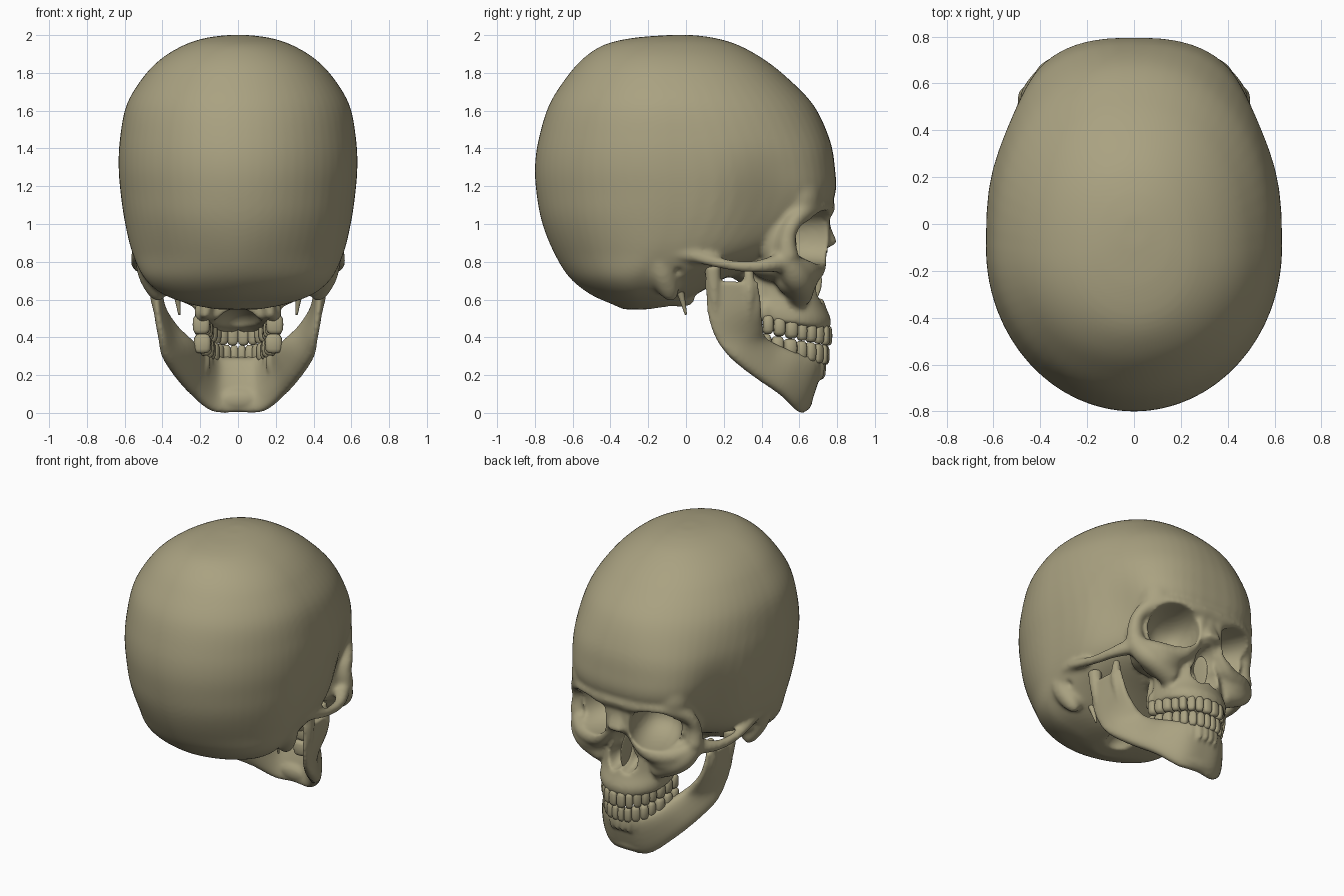
import bpy, bmesh, math
from mathutils import Vector, Euler

if "Cube" in bpy.data.objects:
    bpy.data.objects.remove(bpy.data.objects["Cube"])

bone = bpy.data.materials.new("bone")
bone.diffuse_color = (0.40, 0.36, 0.22, 1)
bone.use_nodes = True
bone.node_tree.nodes["Principled BSDF"].inputs["Base Color"].default_value = bone.diffuse_color


def spw(a, p):
    return math.copysign(abs(a) ** p, a)


def spline(pts, n=6):
    """Smooth curve through tuples of any length."""
    P, out = [pts[0], *pts, pts[-1]], []
    for i in range(1, len(P) - 2):
        for k in range(n):
            t = k / n
            out.append(tuple(0.5 * (2*b + (c-a)*t + (2*a-5*b+4*c-d)*t*t + (3*b-a-3*c+d)*t**3)
                             for a, b, c, d in zip(*P[i-1:i+3])))
    return out + [tuple(pts[-1])]


def loft(bm, rings):
    vs = [[bm.verts.new(p) for p in r] for r in rings]
    for a, b in zip(vs, vs[1:]):
        for i in range(len(a)):
            bm.faces.new((a[i-1], a[i], b[i], b[i-1]))
    bm.faces.new(vs[0])
    bm.faces.new(vs[-1])


def ball(bm, c, r, turn=0.0, box=1.0, both=True, seg=20):
    """Ellipsoid (box < 1 makes it squarer), by default on both sides."""
    for s in ((1, -1) if both else (1,)):
        made = bmesh.ops.create_uvsphere(bm, u_segments=seg, v_segments=seg // 2, radius=1)
        for v in made["verts"]:
            p = Vector([spw(a, box) * k for a, k in zip(v.co, r)])
            p.rotate(Euler((0, 0, turn)))
            p += Vector(c)
            v.co = (p.x * s, p.y, p.z)


def tube(bm, pts):
    """Round bar through (x, y, z, radius) points, on both sides."""
    path = spline(pts)
    P = [Vector(p[:3]) for p in path]
    T = [(P[min(i+1, len(P)-1)] - P[max(i-1, 0)]).normalized() for i in range(len(P))]
    u = T[0].orthogonal().normalized()
    rings = []
    for i, (p, t) in enumerate(zip(P, T)):
        if i:
            u.rotate(T[i-1].rotation_difference(t))
        v = t.cross(u)
        rings.append([p + path[i][3] * (u * math.cos(a) + v * math.sin(a))
                      for a in (k * math.tau / 14 for k in range(14))])
    for s in (1, -1):
        loft(bm, [[(q.x * s, q.y, q.z) for q in r] for r in rings])


def ramp(z, a, b):
    t = min(max((z - a) / (b - a), 0), 1)
    return t * t * (3 - 2 * t)


def egg(z, yb, yf, w, nf=None, nb=None, tilt=0.0):
    """Horizontal egg-shaped ring, hollowed at the temples."""
    nf = nf or 2.65 - 0.5 * ramp(z, 1.2, 1.7)
    nb = nb or 1.78 + 0.22 * ramp(z, 0.7, 1.1)
    yc, ring = yb + (yf - yb) * 0.44, []
    for k in range(64):
        a = k * math.tau / 64
        c, s = math.cos(a), math.sin(a)
        e = 2 / (nf if c > 0 else nb)
        y = yc + ((yf - yc) if c > 0 else (yc - yb)) * spw(c, e)
        zz = z + (0.6 - y) * tilt
        dent = 1 - 0.12 * math.exp(-((y - 0.46) / 0.2) ** 2 - ((zz - 1.06) / 0.3) ** 2)
        ring.append((w * spw(s, e) * dent, y, zz))
    return ring


def finish(name, bm):
    bmesh.ops.recalc_face_normals(bm, faces=bm.faces[:])
    me = bpy.data.meshes.new(name)
    bm.to_mesh(me)
    bm.free()
    ob = bpy.data.objects.new(name, me)
    bpy.context.collection.objects.link(ob)
    me.materials.append(bone)
    me.shade_smooth()
    return ob


def fuse(ob, voxel):
    m = ob.modifiers.new("fuse", "REMESH")
    m.mode, m.voxel_size, m.use_smooth_shade = "VOXEL", voxel, True


def soften_and_bake(ob, n):
    if n:
        m = ob.modifiers.new("soften", "SMOOTH")
        m.factor, m.iterations = 0.5, n
    bpy.context.view_layer.update()
    dg = bpy.context.evaluated_depsgraph_get()
    me = bpy.data.meshes.new_from_object(ob.evaluated_get(dg))
    ob.modifiers.clear()
    ob.data = me
    me.materials.clear()
    me.materials.append(bone)
    me.shade_smooth()


skull, jaw, teeth = bmesh.new(), bmesh.new(), bmesh.new()

# braincase: z, back y, front y, half width
loft(skull, [egg(*r) for r in spline([
    (2.0, -0.10, 0.04, 0.06), (1.985, -0.28, 0.15, 0.17), (1.95, -0.43, 0.27, 0.28),
    (1.88, -0.54, 0.40, 0.40), (1.78, -0.63, 0.53, 0.50), (1.63, -0.725, 0.675, 0.59),
    (1.45, -0.78, 0.76, 0.625), (1.3, -0.80, 0.788, 0.632), (1.15, -0.79, 0.788, 0.62),
    (1.0, -0.76, 0.70, 0.597), (0.85, -0.70, 0.52, 0.56), (0.72, -0.62, 0.22, 0.50),
    (0.63, -0.51, 0.06, 0.40), (0.575, -0.39, -0.04, 0.25), (0.548, -0.33, -0.17, 0.11)])])
# upper jaw bone
loft(skull, [egg(*r, 2.0, 4.0, 0.15) for r in spline([
    (0.86, 0.36, 0.70, 0.19), (0.72, 0.38, 0.715, 0.21), (0.60, 0.38, 0.735, 0.215),
    (0.52, 0.38, 0.767, 0.23), (0.465, 0.38, 0.76, 0.225)])])
# skull base, bridge between the eyes, eye socket shells, temples
ball(skull, (0, 0.38, 0.80), (0.20, 0.18, 0.13), both=False)
ball(skull, (0, 0.57, 0.92), (0.12, 0.17, 0.19), box=0.75, both=False)
ball(skull, (0.19, 0.48, 0.93), (0.20, 0.25, 0.18), -0.35)
ball(skull, (0.35, 0.485, 0.90), (0.09, 0.09, 0.18))
ball(skull, (0.22, 0.52, 0.77), (0.20, 0.18, 0.08))
ball(skull, (0.32, 0.61, 1.14), (0.12, 0.105, 0.17), -0.5)
ball(skull, (0.11, -0.03, 0.60), (0.05, 0.08, 0.04))
# bony lumps behind the ears
tube(skull, [(0.50, -0.16, 0.86, 0.05), (0.465, -0.13, 0.75, 0.07),
             (0.43, -0.09, 0.65, 0.055), (0.41, -0.07, 0.60, 0.025)])
# brow and outer rim of the eye socket
tube(skull, [(0, 0.735, 1.09, 0.055), (0.12, 0.73, 1.085, 0.055), (0.27, 0.70, 1.09, 0.05),
             (0.38, 0.625, 1.065, 0.05), (0.435, 0.565, 1.0, 0.043), (0.442, 0.535, 0.92, 0.048),
             (0.44, 0.54, 0.82, 0.06)])
# lower and inner rim of the eye socket
tube(skull, [(0.43, 0.55, 0.79, 0.055), (0.33, 0.635, 0.75, 0.06), (0.2, 0.68, 0.755, 0.055),
             (0.12, 0.705, 0.83, 0.045), (0.08, 0.715, 0.95, 0.045), (0.06, 0.725, 1.05, 0.04)])
# cheek bone and cheek arch
ball(skull, (0.27, 0.585, 0.71), (0.15, 0.115, 0.10))
tube(skull, [(0.445, 0.52, 0.82, 0.055), (0.39, 0.575, 0.735, 0.075),
             (0.32, 0.605, 0.68, 0.075), (0.2, 0.60, 0.62, 0.07)])
tube(skull, [(0.44, 0.51, 0.80, 0.055), (0.505, 0.40, 0.778, 0.036), (0.53, 0.28, 0.777, 0.03),
             (0.54, 0.15, 0.80, 0.03), (0.53, 0.02, 0.835, 0.035), (0.505, -0.16, 0.85, 0.035)])
# nose bones and plates behind the palate
tube(skull, [(0, 0.73, 1.05, 0.035), (0.012, 0.73, 0.98, 0.037), (0.02, 0.768, 0.885, 0.04)])
tube(skull, [(0.13, 0.37, 0.75, 0.04), (0.16, 0.36, 0.60, 0.033), (0.175, 0.365, 0.50, 0.03)])

# lower jaw: lower edge point, upper edge point, thickness, from chin to hinge
half = [(0, 0.612, 0.004, 0, 0.70, 0.29, 0.075), (0.13, 0.59, 0.008, 0.11, 0.68, 0.29, 0.08),
        (0.24, 0.50, 0.095, 0.18, 0.585, 0.32, 0.09), (0.33, 0.36, 0.195, 0.215, 0.48, 0.36, 0.09),
        (0.39, 0.235, 0.295, 0.265, 0.42, 0.40, 0.085), (0.405, 0.16, 0.39, 0.335, 0.405, 0.46, 0.07),
        (0.425, 0.115, 0.52, 0.40, 0.40, 0.56, 0.055), (0.44, 0.10, 0.70, 0.43, 0.385, 0.69, 0.045)]
flip = [(-a, b, c, -d, e, f, t) for a, b, c, d, e, f, t in reversed(half[1:])]
path = spline(flip + half)
low, top = [Vector(p[:3]) for p in path], [Vector(p[3:6]) for p in path]
mid = [(a + b) / 2 for a, b in zip(low, top)]
rings = []
for i, m in enumerate(mid):
    up = top[i] - low[i]
    out = (mid[min(i+1, len(mid)-1)] - mid[max(i-1, 0)]).cross(up).normalized()
    rings.append([m + up * 0.5 * spw(math.cos(a), 0.75) + out * path[i][6] * 0.5 * spw(math.sin(a), 0.75)
                  for a in (k * math.tau / 24 for k in range(24))])
loft(jaw, rings)
ball(jaw, (0, 0.625, 0.07), (0.15, 0.045, 0.062), both=False)
# hinge heads and front prongs of the jaw
tube(jaw, [(0.425, 0.16, 0.50, 0.015), (0.437, 0.15, 0.64, 0.034), (0.437, 0.14, 0.775, 0.045)])
tube(jaw, [(0.405, 0.33, 0.50, 0.015), (0.427, 0.335, 0.64, 0.034), (0.42, 0.33, 0.78, 0.022)])

# teeth marched along each arch, with root ridges in the bone
arch = [Vector(p) for p in spline([(0, 0.752), (0.085, 0.732), (0.145, 0.66), (0.18, 0.55),
                                   (0.197, 0.405)], 20)]
steps = [(b - a).length for a, b in zip(arch, arch[1:])]
for upper in (True, False):
    widths = [0.062, 0.052, 0.056, 0.054, 0.054, 0.07, 0.068, 0.062] if upper else \
             [0.045, 0.05, 0.055, 0.055, 0.055, 0.073, 0.07, 0.065]
    unit, start = sum(steps) / sum(widths), 0.0
    for i, w in enumerate(widths):
        w *= unit
        goal, run, k = start + w / 2, 0.0, 0
        while k < len(steps) - 1 and run + steps[k] < goal:
            run += steps[k]
            k += 1
        d = (arch[k+1] - arch[k]).normalized()
        p = arch[k] + d * (goal - run)
        start += w
        if not upper:
            p = Vector((p.x * 0.97, p.y - 0.015))
        bite = 0.355 + (0.755 - p.y) * 0.19
        side = 1 if upper else -1
        depth = 0.026 if i < 3 else 0.036 if i < 5 else 0.046
        ball(teeth, (p.x, p.y, bite + side * 0.052), (w * 0.51, depth, 0.052),
             math.atan2(d.y, d.x), 0.62, seg=16)
        if upper or i < 6:
            ball(skull if upper else jaw, (p.x * 0.98, p.y - 0.014, bite + side * 0.12),
                 (0.022, 0.024, 0.07) if i < 6 else (0.042, 0.04, 0.06))

# cutters: eye sockets, nose opening, palate, spinal opening, ear canals
cut = bmesh.new()
ball(cut, (0.25, 0.71, 0.93), (0.165, 0.29, 0.142), -0.35, 0.85, seg=28)
ball(cut, (0.05, 0.75, 0.665), (0.062, 0.17, 0.085))
ball(cut, (0, 0.75, 0.755), (0.08, 0.17, 0.115), both=False)
ball(cut, (0, 0.47, 0.45), (0.13, 0.22, 0.11), both=False)
ball(cut, (0, -0.11, 0.54), (0.10, 0.12, 0.085), both=False)
ball(cut, (0.53, -0.04, 0.74), (0.06, 0.028, 0.035))
cutter = finish("cutter", cut)
cutter.hide_render = True
fuse(cutter, 0.015)
soften_and_bake(cutter, 0)

skull_ob = finish("skull", skull)
fuse(skull_ob, 0.015)
m = skull_ob.modifiers.new("openings", "BOOLEAN")
m.operation, m.solver, m.object = "DIFFERENCE", "EXACT", cutter
fuse(skull_ob, 0.0125)
soften_and_bake(skull_ob, 7)
bpy.data.objects.remove(cutter)

jaw_ob = finish("lower_jaw", jaw)
fuse(jaw_ob, 0.0115)
soften_and_bake(jaw_ob, 5)
finish("teeth", teeth)

# thin spikes below the ears and the nose septum
spike = bmesh.new()
tube(spike, [(0.34, -0.06, 0.74, 0.035), (0.325, -0.03, 0.64, 0.02), (0.31, 0.0, 0.52, 0.006)])
finish("styloid_spikes", spike)
wall = bmesh.new()
ball(wall, (0, 0.63, 0.70), (0.008, 0.09, 0.13), both=False)
finish("nose_septum", wall)
